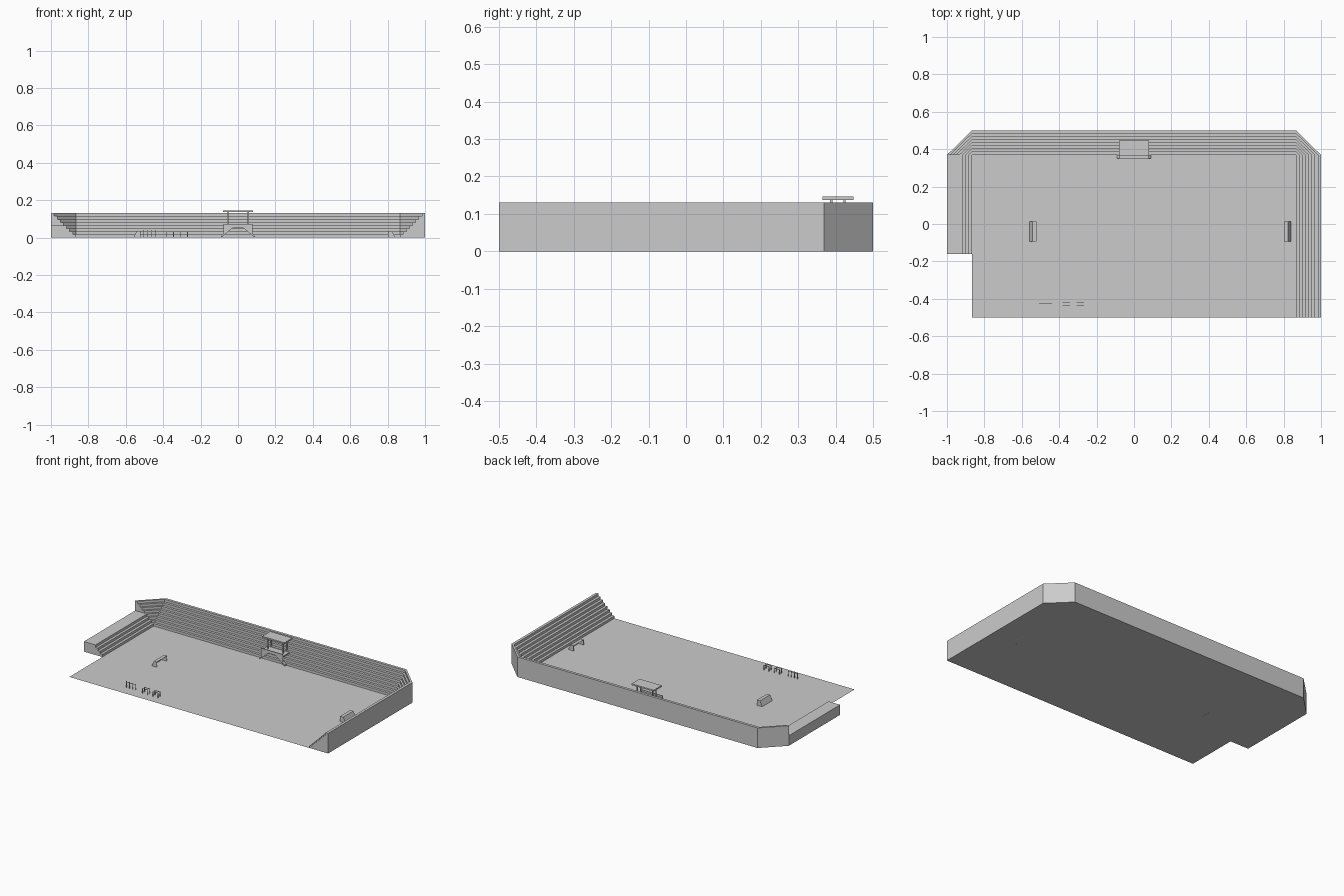
import bpy, bmesh
from mathutils import Vector

if "Cube" in bpy.data.objects:
    bpy.data.objects.remove(bpy.data.objects["Cube"])

N = 8                    # terrace steps
IX, IY = 0.867, 0.369    # inner corner of the terraces
D, H = 0.132, 0.131      # depth and height of the terraces


def mesh_object(name, verts, faces):
    me = bpy.data.meshes.new(name)
    me.from_pydata(verts, [], faces)
    bm = bmesh.new()
    bm.from_mesh(me)
    bmesh.ops.recalc_face_normals(bm, faces=bm.faces)
    bm.to_mesh(me)
    bm.free()
    ob = bpy.data.objects.new(name, me)
    bpy.context.collection.objects.link(ob)
    return ob


def box(name, x0, x1, y0, y1, z0, z1):
    v = [(x, y, z) for z in (z0, z1) for x, y in ((x0, y0), (x1, y0), (x1, y1), (x0, y1))]
    return mesh_object(name, v, [(0, 3, 2, 1), (4, 5, 6, 7), (0, 1, 5, 4),
                                 (1, 2, 6, 5), (2, 3, 7, 6), (3, 0, 4, 7)])


def sweep(name, profile, stations):
    """Closed (distance, height) profile carried along station functions, capped at both ends."""
    n = len(profile)
    verts = [(*s(d), z) for s in stations for d, z in profile]
    faces = [(k * n + i, k * n + (i + 1) % n, (k + 1) * n + (i + 1) % n, (k + 1) * n + i)
             for k in range(len(stations) - 1) for i in range(n)]
    faces += [tuple(range(n)), tuple(range(len(verts) - n, len(verts)))]
    return mesh_object(name, verts, faces)


def prism(name, outline, y0, y1):
    """Outline in x and z, extruded along y."""
    n = len(outline)
    verts = [(x, y, z) for y in (y0, y1) for x, z in outline]
    faces = [(i, (i + 1) % n, n + (i + 1) % n, n + i) for i in range(n)]
    return mesh_object(name, verts, faces + [tuple(range(n)), tuple(range(n, 2 * n))])


def steps(count):
    """Stair profile; after the last riser the top runs flat to the outer wall."""
    pts = [(0, 0)]
    for i in range(count):
        pts += [(D * i / N, H * (i + 1) / N)]
        pts += [(D * (i + 1) / N if i < count - 1 else D + 0.001, H * (i + 1) / N)]
    return pts + [(D + 0.001, 0)]


# Pitch
mesh_object("pitch", [(-IX, -0.5, 0), (IX, -0.5, 0), (IX, IY, 0), (-IX, IY, 0)], [(0, 1, 2, 3)])

# Full height terraces: right side, chamfered corner, back, chamfered corner
sweep("main_terrace", steps(N), [
    lambda d: (IX + d, -0.5),
    lambda d: (IX + d, IY),
    lambda d: (IX, IY + d * 0.985),
    lambda d: (-IX, IY + d * 0.985),
    lambda d: (-IX - d, IY)])

# Lower, shorter terrace on the left
sweep("low_terrace", steps(4), [lambda d: (-IX - d, IY), lambda d: (-IX - d, -0.16)])

# Pavilion: deck, front parapet, posts and flat roof
box("pavilion_deck", -0.078, 0.078, 0.352, 0.43, 0.054, 0.062)
box("pavilion_parapet", -0.078, 0.078, 0.35, 0.354, 0.054, 0.074)
box("pavilion_roof", -0.08, 0.08, 0.364, 0.447, 0.137, 0.146)
for sx in (-1, 1):
    for y in (0.388, 0.423):
        box("pavilion_post", sx * 0.055 - 0.003, sx * 0.055 + 0.003, y - 0.003, y + 0.003, 0.06, 0.138)
    # Splayed stair flight with solid side panel
    prism("pavilion_stair", [(sx * 0.025, 0.055), (sx * 0.078, 0.055), (sx * 0.078, 0.02),
                             (sx * 0.09, 0.008), (sx * 0.09, 0.0)], 0.35, 0.354)
    prism("pavilion_stair_flight", [(sx * 0.025, 0.055), (sx * 0.034, 0.055),
                                    (sx * 0.09, 0.008), (sx * 0.09, 0.0)], 0.354, 0.37)

# Goals: open towards the pitch centre, sloping back net
for s, x in ((-1, -0.52), (1, 0.802)):
    prof = [(x, 0), (x, 0.034), (x + s * 0.022, 0.034), (x + s * 0.038, 0)]
    verts = [(px, y, pz) for y in (-0.092, 0.012) for px, pz in prof]
    goal = mesh_object("goal", verts, [(0, 1, 2, 3), (4, 5, 6, 7), (1, 2, 6, 5), (2, 3, 7, 6)])
    solid = goal.modifiers.new("thickness", 'SOLIDIFY')
    solid.thickness = 0.0015
    solid.offset = 0

# High bar with four uprights
R = 0.0015
for i in range(4):
    x = -0.507 + i * 0.0225
    box("high_bar_post", x - R, x + R, -0.427, -0.424, 0, 0.04)
box("high_bar", -0.508, -0.438, -0.427, -0.424, 0.034, 0.036)

# Two pairs of parallel bars
for x0 in (-0.382, -0.307):
    for y in (-0.438, -0.418):
        for x in (x0, x0 + 0.037):
            box("parallel_bar_post", x - R, x + R, y - R, y + R, 0, 0.032)
        box("parallel_bar", x0 - R, x0 + 0.037 + R, y - R, y + R, 0.029, 0.032)
